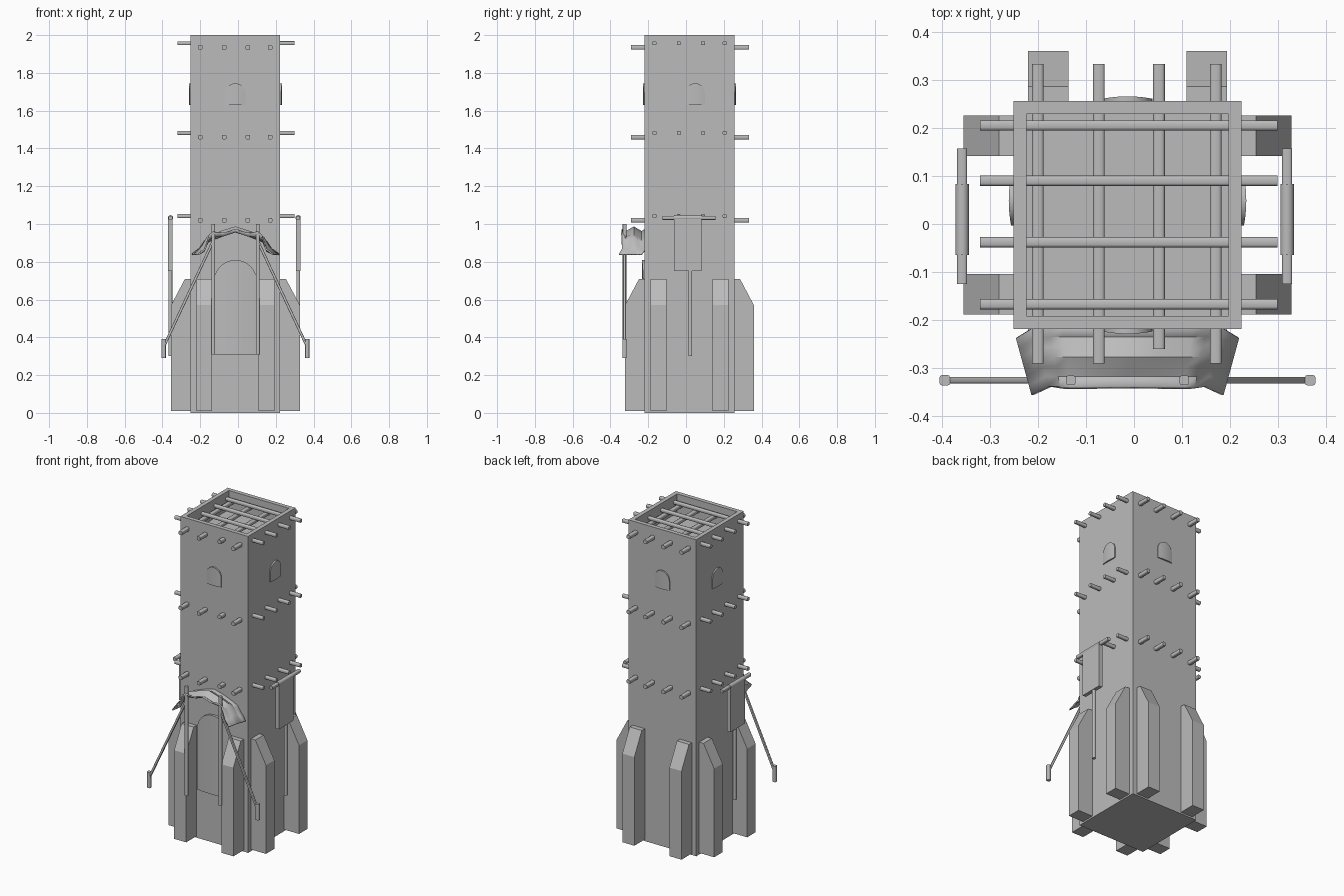
import bpy, bmesh, math
from mathutils import Vector, Matrix

cube = bpy.data.objects.get("Cube")
if cube:
    bpy.data.objects.remove(cube, do_unlink=True)

stone = bpy.data.materials.new("plain_grey")
stone.use_nodes = True
GREY = (0.5, 0.5, 0.5, 1)
stone.diffuse_color = GREY
stone.node_tree.nodes["Principled BSDF"].inputs["Base Color"].default_value = GREY

CX, CY = -0.0135, 0.0185      # tower axis
HALF = 0.237                  # half width of the tower
AXIS = Matrix.Translation((CX, CY, 0))


def finish(bm, name, smooth=None):
    bmesh.ops.recalc_face_normals(bm, faces=bm.faces)
    mesh = bpy.data.meshes.new(name)
    bm.to_mesh(mesh)
    bm.free()
    mesh.materials.append(stone)
    obj = bpy.data.objects.new(name, mesh)
    bpy.context.collection.objects.link(obj)
    if smooth:
        bpy.ops.object.select_all(action='DESELECT')
        obj.select_set(True)
        bpy.context.view_layer.objects.active = obj
        bpy.ops.object.shade_smooth_by_angle(angle=math.radians(smooth))
    return obj


def rod(name, a, b, width, sides=8, bevel=True):
    """Straight rod between two points; square with softened edges, or round."""
    a, b = Vector(a), Vector(b)
    bm = bmesh.new()
    if bevel:
        bmesh.ops.create_cube(bm, size=1)
        bmesh.ops.scale(bm, vec=(width, width, (b - a).length), verts=bm.verts)
        long_edges = [e for e in bm.edges
                      if abs(e.verts[0].co.z - e.verts[1].co.z) > width / 2]
        bmesh.ops.bevel(bm, geom=long_edges, offset=width * 0.25, segments=2,
                        profile=0.5, affect='EDGES')
    else:
        bmesh.ops.create_cone(bm, cap_ends=True, segments=sides, radius1=width / 2,
                              radius2=width / 2, depth=(b - a).length)
    turn = (b - a).to_track_quat('Z', 'Y').to_matrix().to_4x4()
    bm.transform(Matrix.Translation((a + b) / 2) @ turn)
    return finish(bm, name, 50)


def box(name, centre, size):
    bm = bmesh.new()
    bmesh.ops.create_cube(bm, size=1)
    bmesh.ops.scale(bm, vec=size, verts=bm.verts)
    bmesh.ops.translate(bm, vec=centre, verts=bm.verts)
    return finish(bm, name)


def side_matrix(k):
    """Frame of wall k (0 front, 1 left, 2 back, 3 right), outward is -y."""
    return AXIS @ Matrix.Rotation(k * math.pi / 2, 4, 'Z')


SIDES = ("front", "left", "back", "right")

# Tower body with a sunken roof
bm = bmesh.new()
bmesh.ops.create_cube(bm, size=2)
bmesh.ops.scale(bm, vec=(HALF, HALF, 1), verts=bm.verts)
bmesh.ops.translate(bm, vec=(0, 0, 1), verts=bm.verts)
top = max(bm.faces, key=lambda f: f.calc_center_median().z)
bmesh.ops.inset_region(bm, faces=[top], thickness=0.038)
well = bmesh.ops.extrude_discrete_faces(bm, faces=[top])["faces"][0]
bmesh.ops.translate(bm, vec=(0, 0, -0.12), verts=well.verts)
bm.transform(AXIS)
finish(bm, "tower_body")

# Sloped buttresses, two on every wall
PROFILE = [(-0.02, 0.01), (0.104, 0.01), (0.104, 0.57), (0.03, 0.71), (-0.02, 0.71)]
for k, side in enumerate(SIDES):
    for n, offset in enumerate((-0.165, 0.165)):
        bm = bmesh.new()
        face = bm.faces.new([bm.verts.new((offset - 0.042, -HALF - d, z))
                             for d, z in PROFILE])
        ext = bmesh.ops.extrude_face_region(bm, geom=[face])["geom"]
        bmesh.ops.translate(bm, vec=(0.084, 0, 0),
                            verts=[v for v in ext if isinstance(v, bmesh.types.BMVert)])
        bm.transform(side_matrix(k))
        finish(bm, f"{side}_buttress_{n + 1}")

# Floor beams poking through the walls on three levels
for level, z in enumerate((1.03, 1.47, 1.945)):
    for n, x in enumerate((-0.2, -0.073, 0.052, 0.17)):
        front_end = -0.26 if n == 2 else -0.29
        rod(f"long_beam_{level + 1}_{n + 1}", (x, front_end, z - 0.01),
            (x, 0.333, z - 0.01), 0.024)
    for n, y in enumerate((-0.167, -0.038, 0.09, 0.205)):
        rod(f"cross_beam_{level + 1}_{n + 1}", (-0.32, y, z + 0.012),
            (0.298, y, z + 0.012), 0.021)


def arched_panel(name, k, offset, z0, width, spring, rise, depth):
    """Slightly bulging panel with a rounded head on wall k."""
    bm = bmesh.new()
    cols, rows, half = 16, 6, width / 2
    grid = []
    for i in range(cols + 1):
        u = -math.cos(math.pi * i / cols)
        head = spring + rise * math.sqrt(max(0, 1 - u * u))
        bulge = depth * (0.5 + 0.5 * (1 - u * u))
        line = [(0.01, 0)] + [(-bulge, j / rows) for j in range(rows + 1)] + [(0.01, 1)]
        grid.append([bm.verts.new((offset + u * half, -HALF + d, z0 + head * t))
                     for d, t in line])
    for a, b in zip(grid, grid[1:]):
        for j in range(len(a) - 1):
            bm.faces.new((a[j], b[j], b[j + 1], a[j + 1]))
    bm.faces.new(grid[0])
    bm.faces.new(grid[-1])
    bm.transform(side_matrix(k))
    finish(bm, name, 40)


# Windows and the tall door
for k, side in enumerate(SIDES):
    shift = (0, 0.03, 0, -0.03)[k]
    arched_panel(f"{side}_window", k, shift, 1.63, 0.104, 0.06, 0.055, 0.01)
arched_panel("door", 0, 0, 0.31, 0.23, 0.38, 0.12, 0.015)

# Cloth awning: half profile of (front reach, back reach, height), mirrored
HALF_CLOTH = [(0, 0, 0.975), (0.06, 0.07, 0.955), (0.118, 0.135, 0.93),
              (0.14, 0.165, 0.915), (0.165, 0.195, 0.87), (0.2, 0.232, 0.842)]
bm = bmesh.new()
ROWS = 6
cloth = []
for r in range(ROWS + 1):
    t = r / ROWS
    line = []
    for s, (front, back, z) in [(-1, p) for p in HALF_CLOTH[:0:-1]] + [(1, p) for p in HALF_CLOTH]:
        x = front + (back - front) * t
        sag = 0.012 * math.sin(t * math.pi * 3) * (z > 0.86)
        lift = 0.03 * (1 - t) ** 3 if 0.1 < front < 0.15 else 0
        y_front = -0.355 if front > 0.18 else -0.338
        y_back = -0.238 if front > 0.18 else -0.215
        line.append(bm.verts.new((CX + s * x, y_front + (y_back - y_front) * t,
                                  z - sag + lift)))
    cloth.append(line)
for a, b in zip(cloth, cloth[1:]):
    for j in range(len(a) - 1):
        bm.faces.new((a[j], a[j + 1], b[j + 1], b[j]))
awning = finish(bm, "door_awning", 40)
thick = awning.modifiers.new("thickness", 'SOLIDIFY')
thick.thickness = 0.008

# Awning poles, guy ropes with pegs, and side banners
for s, side in ((1, "left"), (-1, "right")):
    px = CX + s * 0.118
    peg = CX + s * 0.39 - s * 0.01
    rod(f"{side}_awning_pole", (px, -0.325, 0.31), (px, -0.325, 1.0), 0.02)
    rod(f"{side}_guy_rope", (px, -0.325, 0.91), (peg, -0.325, 0.35), 0.014)
    rod(f"{side}_rope_peg", (peg, -0.325, 0.29), (peg, -0.325, 0.39), 0.022)
    bx = CX - 0.006 + s * 0.338
    rod(f"{side}_banner_pole", (bx, 0.023, 0.3), (bx, 0.023, 1.03), 0.02)
    rod(f"{side}_banner_crossbar", (bx, -0.125, 1.033), (bx, 0.157, 1.033), 0.021)
    rod(f"{side}_banner_sleeve", (bx, -0.064, 1.033), (bx, 0.083, 1.033), 0.028,
        sides=16, bevel=False)
    box(f"{side}_banner_cloth", (bx, 0.0095, 0.89), (0.024, 0.147, 0.28))
